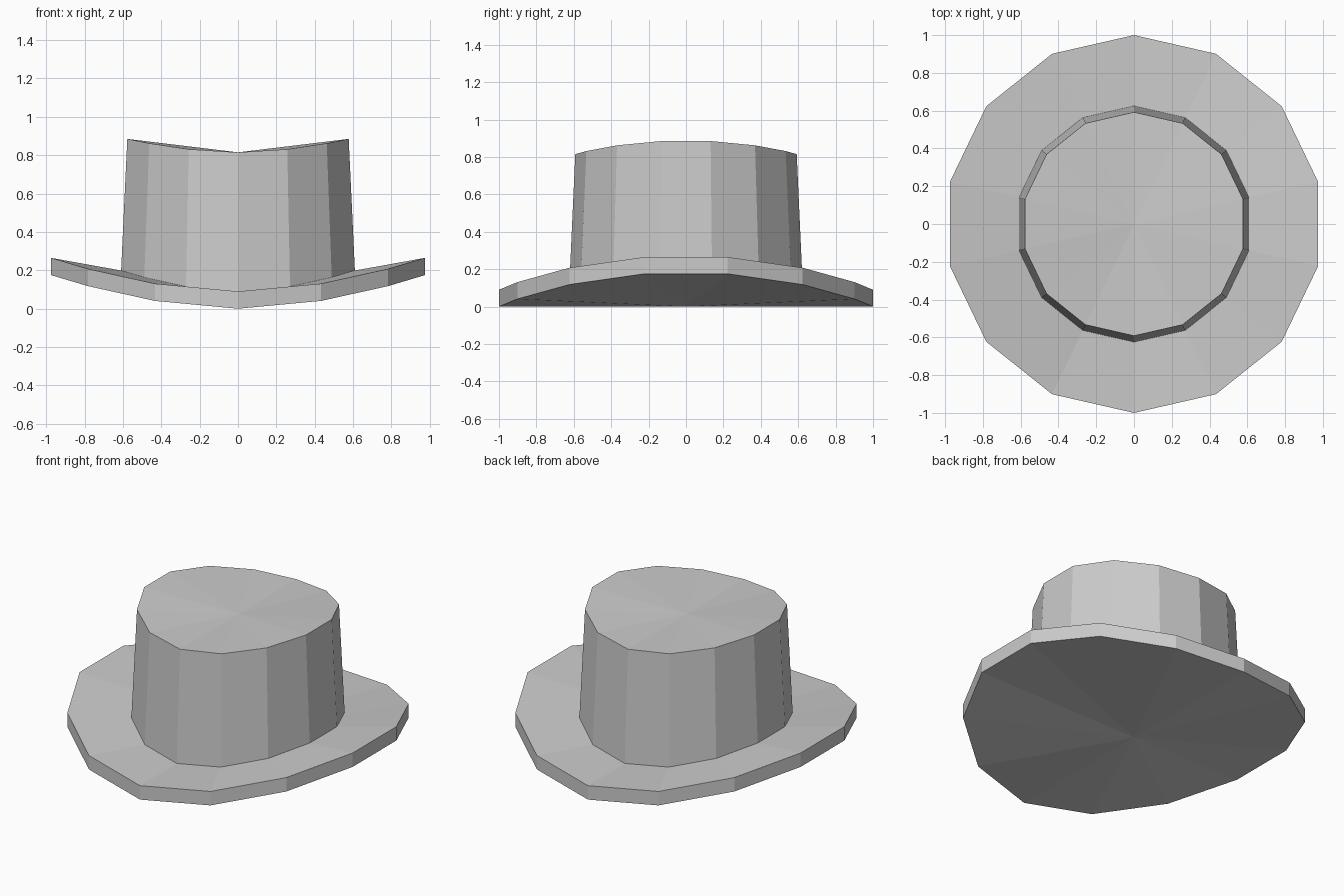
import bpy, bmesh, math

if "Cube" in bpy.data.objects:
    bpy.data.objects.remove(bpy.data.objects["Cube"])

SIDES = 14
grey = bpy.data.materials.new("light_grey")
grey.diffuse_color = (0.6, 0.6, 0.6, 1)
grey.use_nodes = True
grey.node_tree.nodes["Principled BSDF"].inputs["Base Color"].default_value = grey.diffuse_color


def ring(bm, radius, z, rise):
    """Polygon ring with a corner at the front, curling up towards its left and right sides."""
    verts = []
    for i in range(SIDES):
        a = 2 * math.pi * i / SIDES
        x, y = math.sin(a), -math.cos(a)
        verts.append(bm.verts.new((radius * x, radius * y, z + rise * (abs(x) / 0.975) ** 1.8)))
    return verts


bm = bmesh.new()
# Underside rim, upper rim, crown base, crown top: radius, height, side rise
profile = [(1.0, 0.0, 0.175), (1.0, 0.09, 0.175), (0.625, 0.09, 0.109), (0.592, 0.815, 0.07)]
rings = [ring(bm, *p) for p in profile]
# Brim edge, brim top and crown wall
for low, high in zip(rings, rings[1:]):
    for i in range(SIDES):
        j = (i + 1) % SIDES
        bm.faces.new((low[i], low[j], high[j], high[i]))
# Underside and crown cap as shallow fans
for loop, z in ((rings[0], 0.0), (rings[-1], 0.815)):
    hub = bm.verts.new((0, 0, z))
    for i in range(SIDES):
        bm.faces.new((loop[i], loop[(i + 1) % SIDES], hub))
bmesh.ops.recalc_face_normals(bm, faces=bm.faces)

mesh = bpy.data.meshes.new("hat")
bm.to_mesh(mesh)
bm.free()
mesh.materials.append(grey)
hat = bpy.data.objects.new("hat", mesh)
bpy.context.collection.objects.link(hat)
